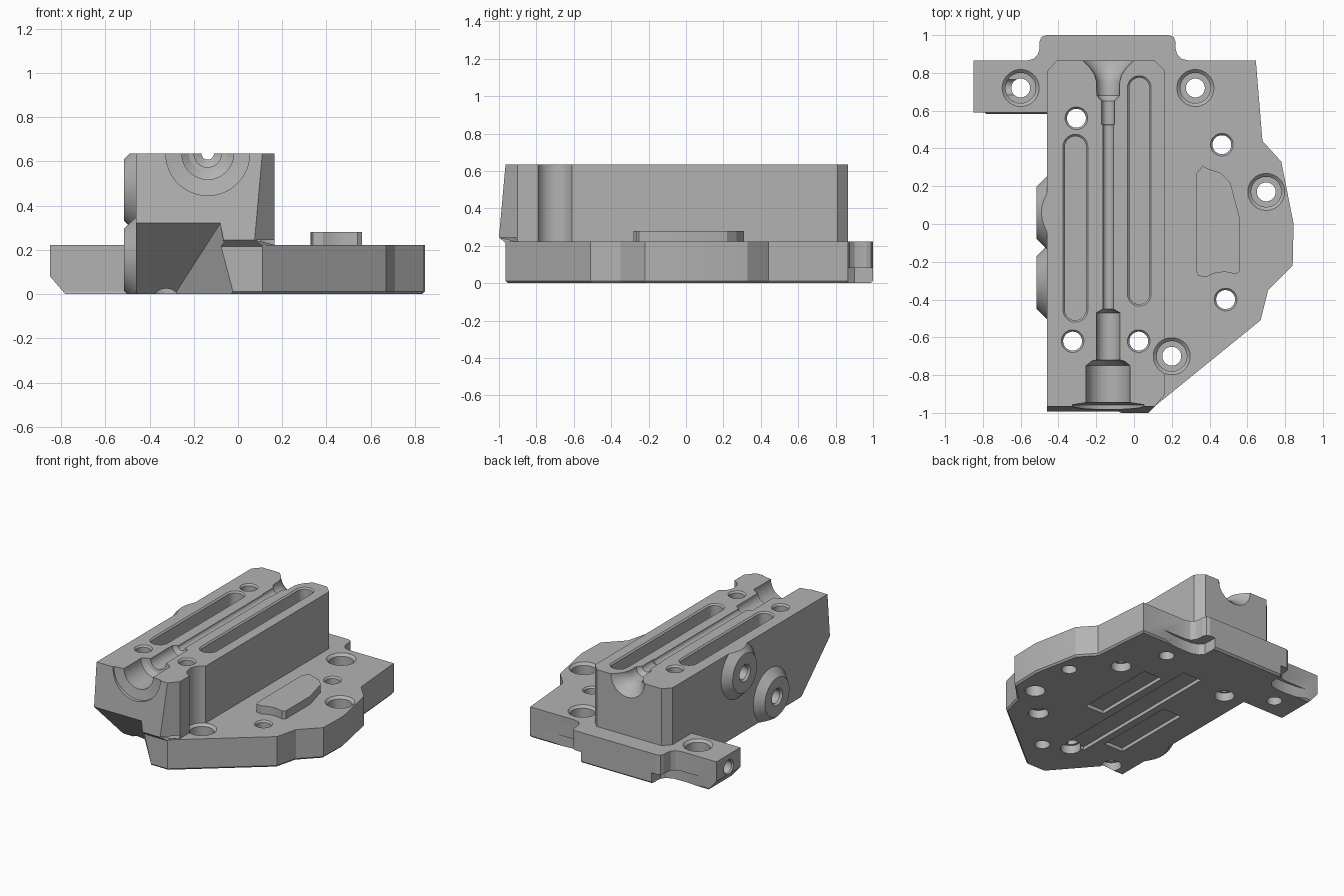
import bpy, bmesh, math

if "Cube" in bpy.data.objects:
    bpy.data.objects.remove(bpy.data.objects["Cube"])

grey = bpy.data.materials.new("machined grey")
grey.diffuse_color = (0.45, 0.45, 0.45, 1)
grey.use_nodes = True
grey.node_tree.nodes["Principled BSDF"].inputs["Base Color"].default_value = grey.diffuse_color


def finish(name, bm):
    bmesh.ops.recalc_face_normals(bm, faces=bm.faces[:])
    me = bpy.data.meshes.new(name)
    bm.to_mesh(me)
    bm.free()
    me.materials.append(grey)
    ob = bpy.data.objects.new(name, me)
    bpy.context.collection.objects.link(ob)
    return ob


def loft(name, rings):
    """Closed solid through rings that have equal point counts."""
    bm = bmesh.new()
    vs = [[bm.verts.new(p) for p in r] for r in rings]
    n = len(vs[0])
    for a, b in zip(vs, vs[1:]):
        for i in range(n):
            j = (i + 1) % n
            bm.faces.new((a[i], a[j], b[j], b[i]))
    bm.faces.new(vs[0])
    bm.faces.new(vs[-1])
    return finish(name, bm)


def prism(name, outline, levels):
    """Extruded outline; levels are (z, scale)."""
    return loft(name, [[(x * s, y * s, z) for x, y in outline] for z, s in levels])


def lathe(name, profile, axis, center, n=40):
    """Turned solid; profile is (position along axis, radius)."""
    rings = []
    for t, r in profile:
        ring = []
        for k in range(n):
            a = 2 * math.pi * (k + 0.5) / n
            c, s = r * math.cos(a), r * math.sin(a)
            u, v = center
            ring.append({"x": (t, u + c, v + s), "y": (u + c, t, v + s),
                         "z": (u + c, v + s, t)}[axis])
        rings.append(ring)
    return loft(name, rings)


def hull(name, pts):
    bm = bmesh.new()
    for p in pts:
        bm.verts.new(p)
    bmesh.ops.convex_hull(bm, input=bm.verts[:])
    return finish(name, bm)


def box(name, x0, x1, y0, y1, z0, z1):
    return prism(name, [(x0, y0), (x1, y0), (x1, y1), (x0, y1)], [(z0, 1), (z1, 1)])


def combine(body, other, op):
    m = body.modifiers.new("bool", 'BOOLEAN')
    m.operation, m.solver, m.object = op, 'EXACT', other
    bpy.context.view_layer.objects.active = body
    bpy.ops.object.modifier_apply(modifier=m.name)
    bpy.data.objects.remove(other, do_unlink=True)


def cut(other):
    combine(body, other, 'DIFFERENCE')


def add(other):
    combine(body, other, 'UNION')


# Base plate with rounded rear tab, lower edge slightly chamfered
MID = -0.14
half_tab = [(0.07 + 0.36, .865), (.39, .875), (.368, .9), (.36, .93), (.36, .965),
            (.35, .99), (.325, 1.0)]
outline = [(-.85, .59), (-.46, .59), (-.46, -.965), (.11, -.965), (.67, -.51), (.71, -.35),
           (.84, -.22), (.845, 0), (.78, .33), (.68, .44), (.645, .865)]
outline += [(MID + x, y) for x, y in half_tab]
outline += [(MID - x, y) for x, y in reversed(half_tab)]
outline += [(-.85, .865)]
body = prism("valve_body", outline, [(0, .987), (.012, 1), (.222, 1)])

# Tall block with overhanging front face
back = [(.165, -.9), (.165, .81), (.11, .865), (-.41, .865), (-.46, .81)]
rings = []
for z, y, x in [(.1, -.965, .11), (.215, -.965, .11), (.245, -1, .075), (.635, -.965, .11)]:
    rings.append([(px, py, z) for px, py in [(-.46, y), (x, y)] + back])
add(loft("block", rings))

# Conical bosses on the left wall, trimmed at top and bottom
BOSSES = [(.06, .47), (-.31, .155)]
for c in BOSSES:
    add(lathe("boss", [(-.4, .195), (-.46, .195), (-.515, .14)], "x", c))
cut(box("trim_top", -.7, -.3, -.3, .4, .635, .8))
cut(box("trim_bottom", -.7, -.3, -.6, 0, -.2, 0))
for c in BOSSES:
    cut(lathe("boss_hole", [(-.6, .062), (-.515, .062), (-.5, .05), (-.36, .05)], "x", c))

# Undercut of the front left lower corner
cut(hull("undercut", [(-.6, -.993, .32), (-.08, -.993, .32), (-.6, -.627, -.032),
                      (-.3055, -.627, -.032), (-.014, -.962, -.032), (-.6, -1.2, -.032),
                      (-.014, -1.2, -.032), (-.6, -1.2, .32), (-.08, -1.2, .32)]))

# Chamfer and side hole on the left lug
cut(hull("lug_chamfer", [(x, y, z) for y in (.5, .95)
                         for x, z in [(-.868, .101), (-.764, -.02), (-.868, -.02)]]))
cut(lathe("lug_hole", [(-.9, .055), (-.85, .055), (-.84, .046), (-.6, .046)], "x", (.725, .13)))

# Shallow scoops below the rear tab corners
scoop = [(.61, .866), (.53, .853), (.45, .847), (.36, .85), (.31, .868), (.285, .9),
         (.28, 1.05), (.61, 1.05)]
for s in (1, -1):
    cut(prism("scoop", [(MID + s * x, y) for x, y in scoop], [(-.05, 1), (.08, 1)]))

# Stepped half-round bore along the block top
bore = [(-1.1, .19), (-.957, .19), (-.945, .117), (-.75, .117), (-.725, .085), (-.72, .062),
        (-.47, .062), (-.45, .028), (.525, .028), (.526, .034), (.65, .034), (.68, .06),
        (.755, .062), (.79, .072), (.825, .095), (.865, .135), (.9, .16)]
cut(lathe("bore", bore, "y", (-.137, .6351)))

# Long rounded slots
for x, y0, y1, r in [(-.31, -.52, .475, .066), (.028, -.435, .785, .063)]:
    def slot(rad):
        pts = []
        for k in range(26):
            a = math.pi * (k if k < 13 else k - 1) / 12
            cy = y1 - r if k < 13 else y0 + r
            pts.append((x + rad * math.cos(a), cy + rad * math.sin(a)))
        return pts
    cut(loft("slot", [[(px, py, z) for px, py in slot(rad)]
                      for z, rad in [(.53, r - .01), (.625, r - .01), (.635, r), (.7, r)]]))

# Counterbored screw holes of the plate
for c in [(-.6, .72), (.325, .72), (.7, .17), (.2, -.7)]:
    cut(lathe("screw_hole", [(.8, .098), (.222, .098), (.205, .08), (.11, .08),
                             (.11, .05), (-.05, .05)], "z", c))

# Plain through holes, widened from below
for x, y, z in [(.465, .42, .222), (.485, -.4, .222), (-.305, .56, .635),
                (-.325, -.62, .635), (.025, -.62, .635)]:
    cut(lathe("through_hole", [(z + .1, .06), (z, .06), (z - .012, .05), (.06, .05),
                               (.06, .066), (-.05, .066)], "z", (x, y)))
cut(lathe("blind_hole", [(.1, .066), (-.05, .066)], "z", (.69, -.19)))

# Recessed strips in the underside
for x, y, length in [(.23, .17, .6), (.02, .02, 1.2), (-.185, -.13, .6)]:
    cut(box("strip", x - .075, x + .075, y - length / 2, y + length / 2, -.05, .025))

# Raised pad on the plate
pad = prism("raised_pad", [(.33, -.25), (.34, -.275), (.385, -.28), (.42, -.262), (.48, -.253),
                           (.54, -.265), (.56, -.25), (.56, .03), (.51, .22), (.46, .27),
                           (.385, .295), (.365, .31), (.328, .265)], [(.215, 1), (.28, 1)])

# Smooth the round faces, keep machined edges sharp
for ob in (body, pad):
    bpy.ops.object.select_all(action='DESELECT')
    ob.select_set(True)
    bpy.context.view_layer.objects.active = ob
    bpy.ops.object.shade_smooth_by_angle(angle=math.radians(20))
